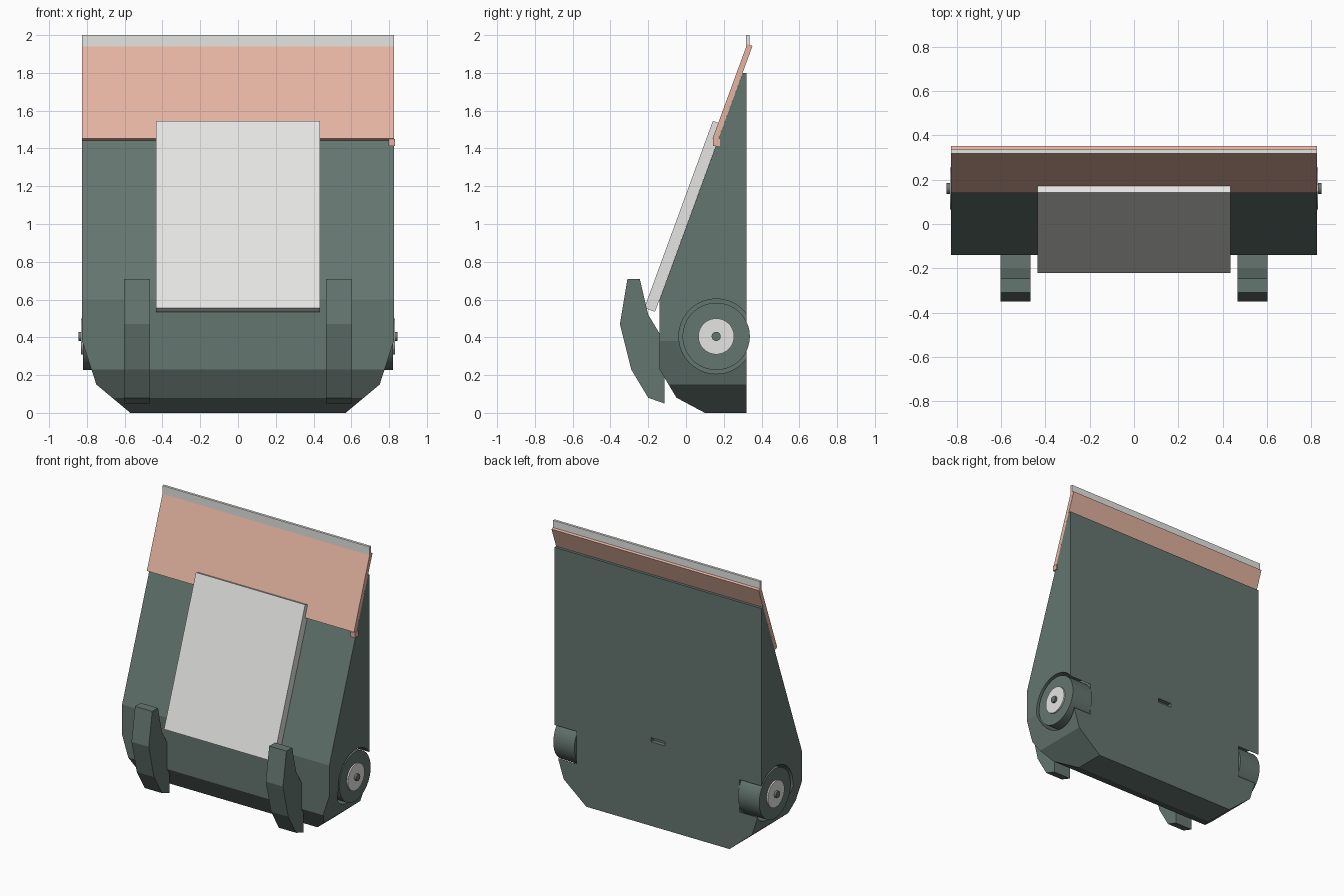
import bpy, bmesh, math
from mathutils import Vector, Matrix

cube = bpy.data.objects.get("Cube")
if cube:
    bpy.data.objects.remove(cube, do_unlink=True)


def material(name, rgb):
    m = bpy.data.materials.new(name)
    m.use_nodes = True
    colour = (*rgb, 1)
    m.diffuse_color = colour
    m.node_tree.nodes["Principled BSDF"].inputs["Base Color"].default_value = colour
    return m


GREEN = material("dark grey green", (0.13, 0.18, 0.162))
PINK = material("salmon pink", (0.78, 0.46, 0.36))
WHITE = material("pale grey", (0.78, 0.78, 0.765))


def finish(bm, name, mat):
    bmesh.ops.recalc_face_normals(bm, faces=bm.faces)
    mesh = bpy.data.meshes.new(name)
    bm.to_mesh(mesh)
    bm.free()
    mesh.materials.append(mat)
    ob = bpy.data.objects.new(name, mesh)
    bpy.context.collection.objects.link(ob)
    return ob


def prism(profile, x0, x1):
    """Extrude a (y, z) profile along x."""
    bm = bmesh.new()
    face = bm.faces.new([bm.verts.new((x0, y, z)) for y, z in profile])
    out = bmesh.ops.extrude_face_region(bm, geom=[face])
    verts = [v for v in out["geom"] if isinstance(v, bmesh.types.BMVert)]
    bmesh.ops.translate(bm, verts=verts, vec=(x1 - x0, 0, 0))
    return bm


def disc(name, radius, x0, x1, mat):
    """Cylinder on the wheel axis, from x0 to x1."""
    bm = bmesh.new()
    place = Matrix.Translation(((x0 + x1) / 2, *AXLE)) @ Matrix.Rotation(math.pi / 2, 4, "Y")
    bmesh.ops.create_cone(bm, cap_ends=True, segments=64, radius1=radius,
                          radius2=radius, depth=abs(x1 - x0), matrix=place)
    return finish(bm, name, mat)


def smooth(ob):
    bpy.ops.object.select_all(action="DESELECT")
    ob.select_set(True)
    bpy.context.view_layer.objects.active = ob
    bpy.ops.object.shade_smooth_by_angle(angle=math.radians(10))


def cut(ob, cutter):
    mod = ob.modifiers.new("cut", "BOOLEAN")
    mod.operation = "DIFFERENCE"
    mod.solver = "EXACT"
    mod.object = cutter
    bpy.context.view_layer.objects.active = ob
    bpy.ops.object.modifier_apply(modifier=mod.name)
    bpy.data.objects.remove(cutter, do_unlink=True)


AXLE = (0.16, 0.405)
HALF = 0.825
UP = Vector((0.344, 0.939))      # along the sloping front, in (y, z)
OUT = Vector((-0.939, 0.344))    # away from the sloping front


def slab(name, start, length, thick, half, mat):
    """Board lying on the sloping front."""
    a = Vector(start)
    b = a + UP * length
    return finish(prism([a, b, b + OUT * thick, a + OUT * thick], -half, half), name, mat)


# Wedge body with its lower corners chamfered
bm = prism([(0.32, 0), (0.10, 0), (-0.05, 0.08), (-0.14, 0.23),
            (-0.14, 0.6), (0.30, 1.8), (0.32, 1.8)], -HALF, HALF)
for side in (-1, 1):
    for (xa, za), (xb, zb) in (((0.57, 0), (0.75, 0.15)), ((0.75, 0.15), (HALF, 0.38))):
        cutset = bmesh.ops.bisect_plane(
            bm, geom=bm.verts[:] + bm.edges[:] + bm.faces[:], dist=1e-5,
            plane_co=(side * xa, 0, za),
            plane_no=(side * (zb - za), 0, xa - xb), clear_outer=True)
        edges = [e for e in cutset["geom_cut"] if isinstance(e, bmesh.types.BMEdge)]
        bmesh.ops.holes_fill(bm, edges=[e for e in edges if e.is_boundary])
body = finish(bm, "body", GREEN)

# Wheel wells and the small slot in the back
for side in (-1, 1):
    cut(body, disc("well_cutter", 0.198, side * 0.65, side * 0.95, GREEN))
cut(body, finish(prism([(0.29, 0.605), (0.4, 0.605), (0.4, 0.635), (0.29, 0.635)],
                       -0.055, 0.055), "slot_cutter", GREEN))
smooth(body)

# Wheels, hub caps, axle pins and front feet
foot_profile = [(-0.31, 0.71), (-0.245, 0.71), (-0.20, 0.52), (-0.14, 0.42), (-0.115, 0.36),
                (-0.115, 0.05), (-0.20, 0.08), (-0.29, 0.23), (-0.35, 0.47)]
for side, label in ((1, "left"), (-1, "right")):
    smooth(disc(label + "_wheel", 0.178, side * 0.652, side * 0.82, GREEN))
    smooth(disc(label + "_hub_cap", 0.095, side * 0.81, side * 0.83, WHITE))
    smooth(disc(label + "_axle_pin", 0.024, side * 0.82, side * 0.845, GREEN))
    finish(prism(foot_profile, side * 0.466, side * 0.603), label + "_front_foot", GREEN)

# Front panel, top flap, upper edge strip and side peg
slab("front_panel", (-0.164, 0.535), 1.055, 0.06, 0.435, WHITE)
slab("top_flap", (0.169, 1.443), 0.532, 0.03, HALF, PINK)
finish(prism([(0.318, 1.94), (0.336, 1.94), (0.336, 2.0), (0.318, 2.0)], -HALF, HALF),
       "upper_edge_strip", WHITE)
finish(prism([(0.142, 1.413), (0.18, 1.413), (0.18, 1.45), (0.142, 1.45)], 0.797, 0.832),
       "side_peg", PINK)
